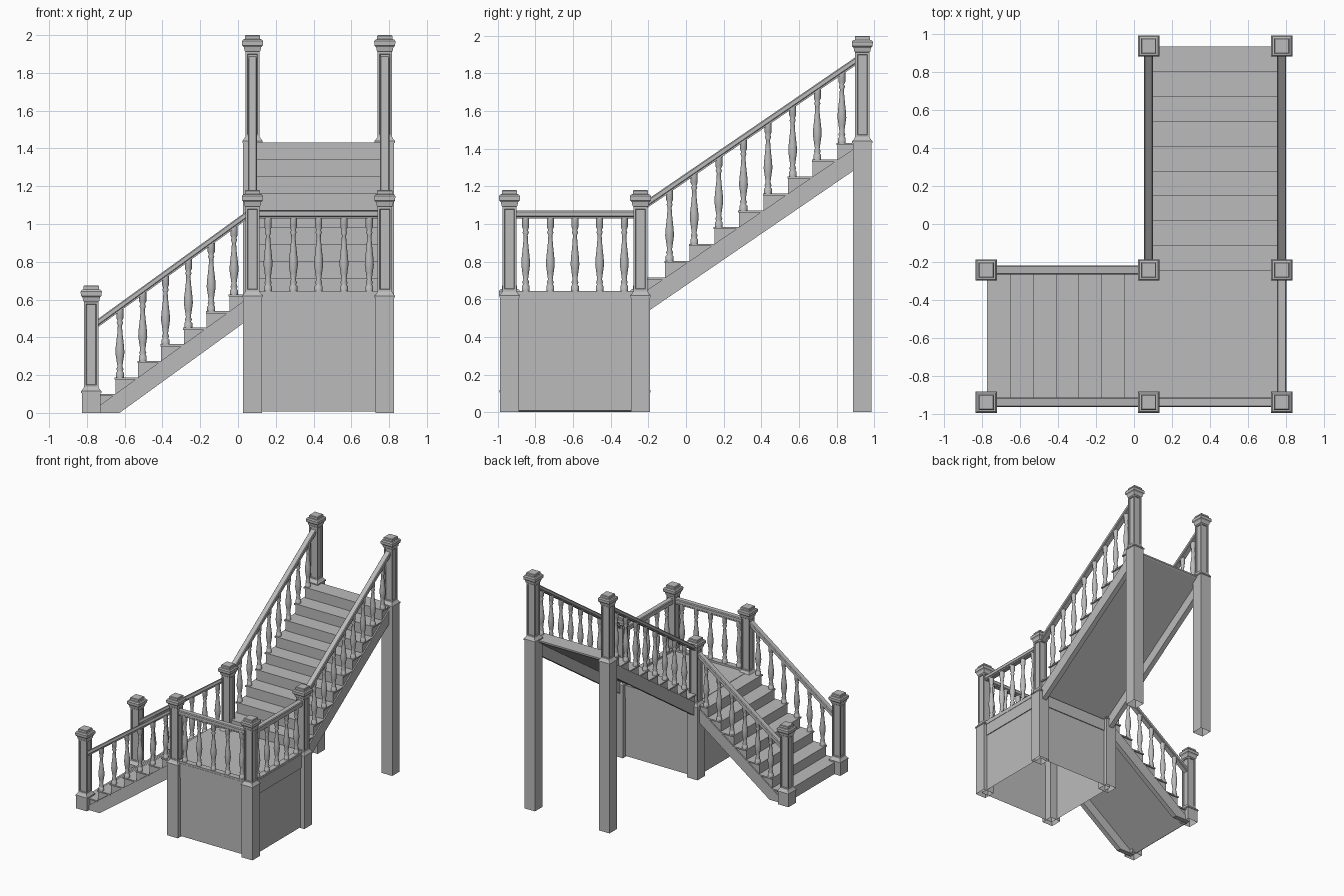
import bpy, bmesh, math
from mathutils import Vector

cube = bpy.data.objects.get("Cube")
if cube:
    bpy.data.objects.remove(cube, do_unlink=True)

GREY = (0.5, 0.5, 0.5, 1)
mat = bpy.data.materials.new("plain grey")
mat.use_nodes = True
mat.diffuse_color = GREY
mat.node_tree.nodes["Principled BSDF"].inputs["Base Color"].default_value = GREY

# Newel post centre lines and floor level
XS, XM, XL = -0.777, 0.077, 0.777
YF, YM, YB = -0.938, -0.242, 0.937
FLOOR = 0.629


def link(name, mesh):
    ob = bpy.data.objects.new(name, mesh)
    bpy.context.collection.objects.link(ob)
    return ob


def finish(name, bm):
    bmesh.ops.recalc_face_normals(bm, faces=bm.faces)
    mesh = bpy.data.meshes.new(name)
    bm.to_mesh(mesh)
    bm.free()
    mesh.materials.append(mat)
    return mesh


def loft(bm, rings, open_start=False):
    """Skin closed rings of points and cap the ends; returns faces per band."""
    vs = [[bm.verts.new(p) for p in ring] for ring in rings]
    n = len(vs[0])
    bands = [[bm.faces.new((a[i], a[(i + 1) % n], b[(i + 1) % n], b[i])) for i in range(n)]
             for a, b in zip(vs, vs[1:])]
    if not open_start:
        bm.faces.new(vs[0][::-1])
    bm.faces.new(vs[-1])
    return bands


def rectangle(x0, x1, y0, y1, z):
    return [(x0, y0, z), (x1, y0, z), (x1, y1, z), (x0, y1, z)]


def box(name, x0, x1, y0, y1, z0, z1):
    bm = bmesh.new()
    loft(bm, [rectangle(x0, x1, y0, y1, z) for z in (z0, z1)])
    link(name, finish(name, bm))


def prism(name, outline, w0, w1, along_x):
    """Extrude a (distance, height) outline across the flight."""
    bm = bmesh.new()
    loft(bm, [[(u, w, z) if along_x else (w, u, z) for u, z in outline] for w in (w0, w1)])
    link(name, finish(name, bm))


# Square hollow newel post: block, flared base, panelled shaft and stepped cap
def post(name, x, y, base):
    steps = [(0.05, 0), (0.05, base), (0.054, base), (0.054, base + 0.01),
             (0.047, base + 0.018), (0.038, base + 0.032), (0.038, base + 0.482),
             (0.042, base + 0.486), (0.046, base + 0.506), (0.055, base + 0.515),
             (0.056, base + 0.538), (0.049, base + 0.547), (0.04, base + 0.549),
             (0.04, base + 0.566), (0.036, base + 0.57)]
    bm = bmesh.new()
    bands = loft(bm, [rectangle(x - r, x + r, y - r, y + r, z) for r, z in steps], True)
    bmesh.ops.recalc_face_normals(bm, faces=bm.faces)
    shaft = bands[5]
    bmesh.ops.inset_individual(bm, faces=shaft, thickness=0.016)
    bmesh.ops.inset_individual(bm, faces=shaft, thickness=0.004, depth=-0.007)
    link(name, finish(name, bm))


# Handrail with an upright cross-section, given its top centre line
RAIL_H = 0.044
HALF_RAIL = [(0.019, -RAIL_H), (0.019, -0.034), (0.024, -0.03), (0.024, -0.007), (0.019, 0)]


def rail(name, a, b):
    a, b = Vector(a), Vector(b)
    side = Vector((b.y - a.y, a.x - b.x, 0)).normalized()
    section = HALF_RAIL + [(-s, h) for s, h in reversed(HALF_RAIL)]
    bm = bmesh.new()
    loft(bm, [[p + side * s + Vector((0, 0, h)) for s, h in section] for p in (a, b)])
    link(name, finish(name, bm))


# One turned baluster of unit height, shared by every balustrade
def turned_baluster():
    profile = [(0.021, 0), (0.021, 0.07), (0.014, 0.09), (0.019, 0.12), (0.013, 0.16),
               (0.018, 0.25), (0.024, 0.36), (0.022, 0.45), (0.014, 0.64), (0.011, 0.76),
               (0.017, 0.80), (0.012, 0.83), (0.019, 0.87), (0.019, 1)]
    sides = [math.tau * i / 14 for i in range(14)]
    bm = bmesh.new()
    loft(bm, [[(r * math.cos(t), r * math.sin(t), z) for t in sides] for r, z in profile])
    for f in bm.faces:
        f.smooth = True
    mesh = finish("baluster", bm)
    mesh.set_sharp_from_angle(angle=math.radians(40))
    return mesh


BALUSTER = turned_baluster()


def baluster(x, y, z0, z1):
    ob = link("baluster", BALUSTER)
    ob.location = (x, y, z0)
    ob.scale = (1, 1, z1 - z0)


# Flight of steps with stringers, tread boards, rails and balusters on both sides
def flight(name, along_x, u0, run, z0, rise, count, wa, wb, rail_span, rail_z):
    slope = rise / run
    end = u0 + run * count

    def inner(u):
        return z0 + slope * (u - u0 - run)

    def underside(depth):
        pts = [(end, inner(end) - depth)]
        if inner(u0) - depth < 0:
            pts.append((u0 + run + (depth - z0) / slope, 0))
        return pts + [(u0, max(0, inner(u0) - depth))]

    # Thin folded steps, with the soffit set high between the stringers
    outline = []
    for i in range(count):
        z = z0 + rise * i
        outline += [(u0 + run * i, z), (u0 + run * (i + 1), z)]
    outline[-1:] = [outline[-1], (end, outline[-1][1] - 0.012)]
    soffit = underside(0.015)
    prism(name + "_steps", outline + [(end - 0.01, inner(end - 0.01) - 0.015)] + soffit[1:],
          wa - 0.01, wb + 0.01, along_x)

    for i in range(count):
        u, z = u0 + run * i, z0 + rise * i
        board = [(u - 0.004, z - 0.01), (u - 0.004, z + 0.001),
                 (u + run, z + 0.001), (u + run, z - 0.01)]
        prism(name + "_tread", board, wa - 0.022, wb + 0.022, along_x)

    for w, s in ((wa, 1), (wb, -1)):
        prism(name + "_stringer", [(u0, inner(u0)), (end, inner(end))] + underside(0.116),
              w - 0.02 * s, w + 0.022 * s, along_x)
        ends = [(u, rail_z + slope * (u - rail_span[0])) for u in rail_span]
        rail(name + "_handrail", *[(u, w, z) if along_x else (w, u, z) for u, z in ends])
        for i in range(1, count):
            u = u0 + run * i + 0.024
            top = rail_z + slope * (u - rail_span[0]) - RAIL_H + 0.012
            baluster(*((u, w) if along_x else (w, u)), z0 + rise * i, top)


flight("lower_flight", True, -0.77, 0.1208, 0.1, 0.0875, 7, YF, YM, (-0.742, 0.04), 0.497)
flight("upper_flight", False, -0.242, 0.1308, 0.714, 0.0895, 9, XM, XL, (-0.205, 0.9), 1.13)

# Newel posts
for y in (YF, YM):
    post("start_post", XS, y, 0.105)
    for x in (XM, XL):
        post("landing_post", x, y, 0.61)
for x in (XM, XL):
    post("top_post", x, YB, 1.43)

# Landing: hollow walls with a deep trim board around the top, then the floor
bm = bmesh.new()
loft(bm, [rectangle(XM - r, XL + r, YF - r, YM + r, z)
          for r, z in ((0.016, 0.008), (0.016, 0.51), (0.023, 0.51), (0.023, 0.61))], True)
link("landing_walls", finish("landing_walls", bm))
box("landing_floor", XM - 0.004, XL + 0.026, YF - 0.026, YM + 0.004, 0.61, FLOOR)

# Landing balustrades on the two outer sides
TOP = 1.072
box("front_bottom_rail", XM, XL, YF - 0.024, YF + 0.024, FLOOR, 0.645)
box("side_bottom_rail", XL - 0.024, XL + 0.024, YF, YM, FLOOR, 0.645)
rail("front_handrail", (XM + 0.03, YF, TOP), (XL - 0.03, YF, TOP))
rail("side_handrail", (XL, YF + 0.03, TOP), (XL, YM - 0.03, TOP))
for k in range(-2, 3):
    baluster((XM + XL) / 2 + 0.134 * k, YF, 0.643, TOP - 0.038)
    baluster(XL, (YF + YM) / 2 + 0.131 * k, 0.643, TOP - 0.038)
